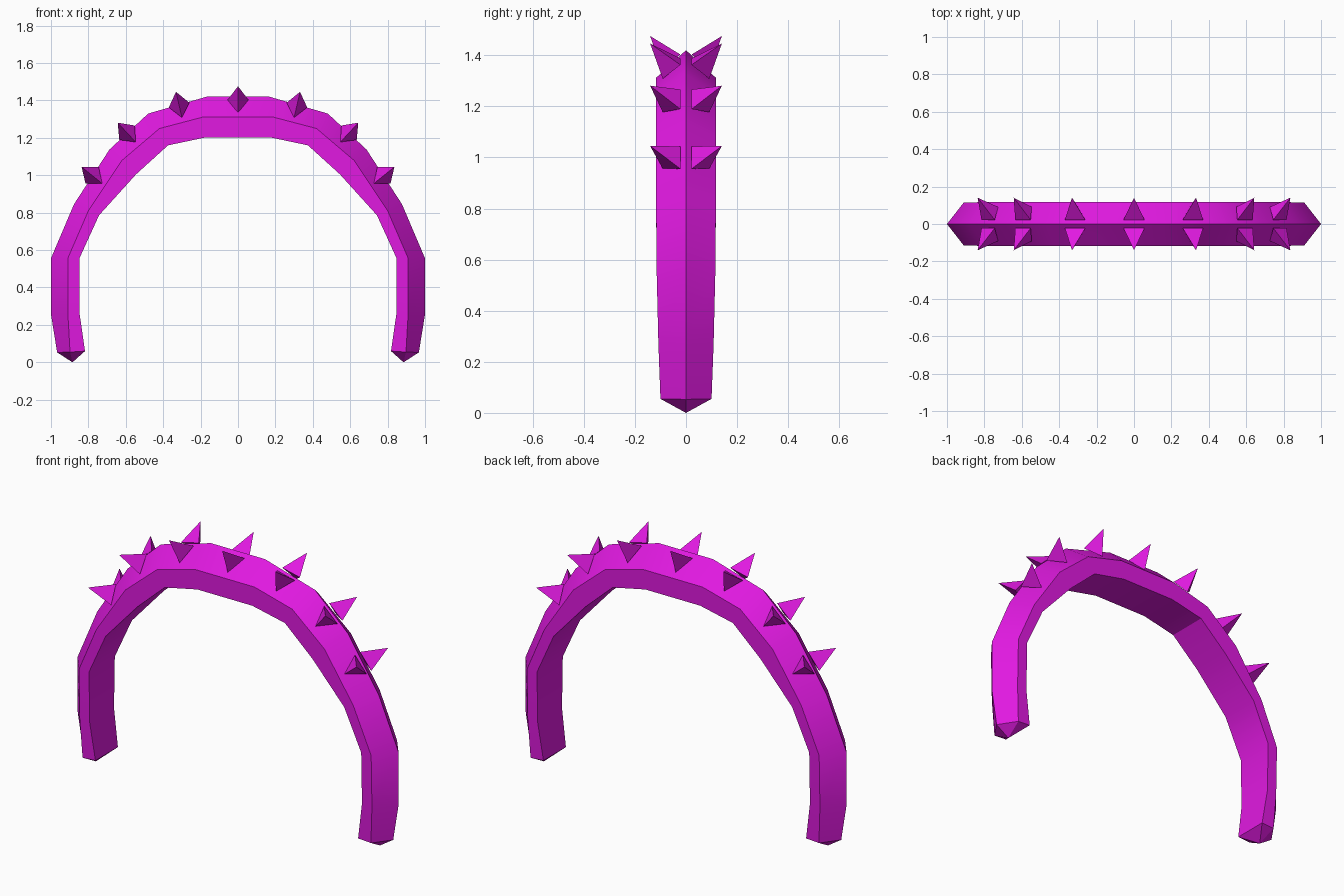
import bpy, bmesh, math
from mathutils import Vector

if "Cube" in bpy.data.objects:
    bpy.data.objects.remove(bpy.data.objects["Cube"])

mat = bpy.data.materials.new("magenta")
mat.diffuse_color = (0.75, 0.01, 0.75, 1)
mat.use_nodes = True
mat.node_tree.nodes["Principled BSDF"].inputs["Base Color"].default_value = mat.diffuse_color


def finish(bm, name):
    bmesh.ops.recalc_face_normals(bm, faces=bm.faces[:])
    me = bpy.data.meshes.new(name)
    bm.to_mesh(me)
    bm.free()
    me.materials.append(mat)
    ob = bpy.data.objects.new(name, me)
    bpy.context.collection.objects.link(ob)
    return ob


# Right half of the arch, foot to crown: ridge, side edge and inner edge (x, z), half width
half = [
    ((0.967, 0.053), (0.898, 0.055), (0.818, 0.06), 0.10),
    ((1.00, 0.257), (0.91, 0.267), (0.848, 0.267), 0.108),
    ((1.00, 0.556), (0.91, 0.556), (0.848, 0.556), 0.115),
    ((0.877, 0.845), (0.80, 0.81), (0.743, 0.786), 0.117),
    ((0.687, 1.138), (0.62, 1.08), (0.545, 1.005), 0.117),
    ((0.48, 1.33), (0.42, 1.25), (0.374, 1.16), 0.117),
    ((0.168, 1.42), (0.185, 1.312), (0.171, 1.203), 0.117),
]


def ring(bm, station, side):
    (ox, oz), (mx, mz), (ix, iz), w = station
    pts = [(ox, 0, oz), (mx, w, mz), (ix, w, iz), (ix, -w, iz), (mx, -w, mz)]
    return [bm.verts.new((side * x, y, z)) for x, y, z in pts]


# Headband: house-shaped section swept round the arch
bm = bmesh.new()
rings = [ring(bm, s, 1) for s in half] + [ring(bm, s, -1) for s in reversed(half)]
for a, b in zip(rings, rings[1:]):
    for i in range(5):
        j = (i + 1) % 5
        bm.faces.new((a[i], a[j], b[j], b[i]))
# Pointed foot tips
for r, side in ((rings[0], 1), (rings[-1], -1)):
    tip = bm.verts.new((side * 0.885, 0, 0))
    for i in range(5):
        bm.faces.new((r[i], r[(i + 1) % 5], tip))
band = finish(bm, "headband")
bpy.context.view_layer.objects.active = band
band.select_set(True)
bpy.ops.object.shade_smooth_by_angle(angle=math.radians(30))


# Three-sided spikes in pairs on both slopes of the ridge
def spike(name, x, z, tilt, side, r=0.065, h=0.135):
    t = math.radians(tilt)
    out = Vector((math.sin(t), 0, math.cos(t)))
    along = Vector((math.cos(t), 0, -math.sin(t)))
    across = Vector((0, side, 0))
    normal = (across + out).normalized()
    down = (across - out).normalized()
    c = Vector((x, side * 0.045, z))
    bm = bmesh.new()
    base = [bm.verts.new(c + r * (math.cos(a) * down + math.sin(a) * along))
            for a in (0, math.tau / 3, 2 * math.tau / 3)]
    tip = bm.verts.new(c + normal * h)
    bm.faces.new(base)
    for i in range(3):
        bm.faces.new((base[i], base[(i + 1) % 3], tip))
    finish(bm, name)


places = [(0, 1.38, 0), (0.31, 1.353, 13), (0.578, 1.211, 43), (0.762, 0.985, 51)]
places += [(-x, z, -t) for x, z, t in places[1:]]
for n, (x, z, t) in enumerate(places):
    spike(f"front_spike_{n}", x, z, t, -1)
    spike(f"back_spike_{n}", x, z, t, 1)
